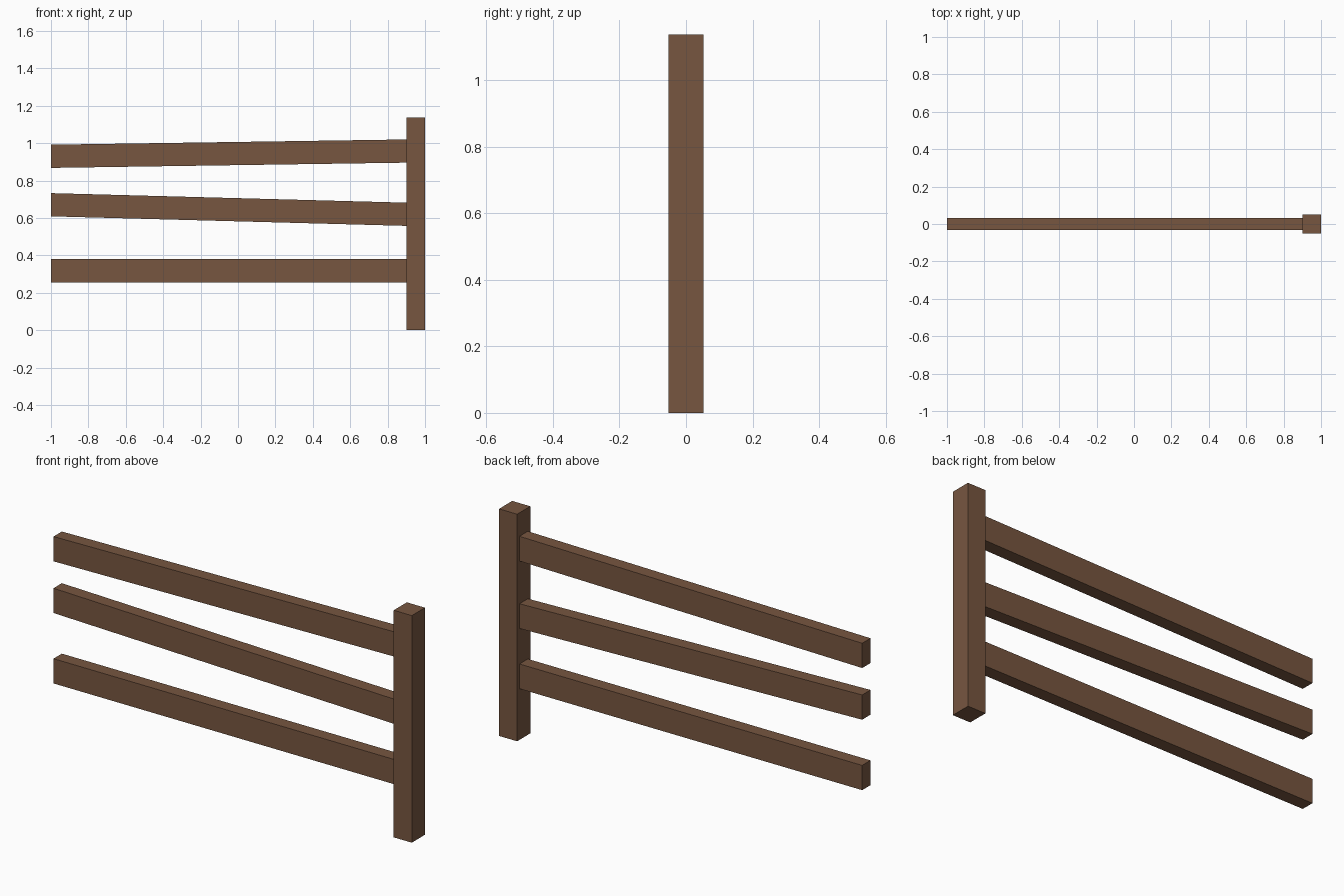
import bpy
import bmesh

if "Cube" in bpy.data.objects:
    bpy.data.objects.remove(bpy.data.objects["Cube"])

wood = bpy.data.materials.new("brown_wood")
wood.diffuse_color = (0.184, 0.093, 0.051, 1.0)
wood.use_nodes = True
wood.node_tree.nodes["Principled BSDF"].inputs["Base Color"].default_value = wood.diffuse_color


def beam(name, x0, x1, half_y, height, z0, z1):
    """Box from x0 to x1 with vertical ends; its underside runs from z0 to z1."""
    bm = bmesh.new()
    bmesh.ops.create_cube(bm, size=1.0)
    for v in bm.verts:
        t = v.co.x + 0.5
        base = z0 + (z1 - z0) * t
        v.co = (x0 + (x1 - x0) * t, v.co.y * 2 * half_y, base + (v.co.z + 0.5) * height)
    mesh = bpy.data.meshes.new(name)
    bm.to_mesh(mesh)
    bm.free()
    mesh.materials.append(wood)
    obj = bpy.data.objects.new(name, mesh)
    bpy.context.collection.objects.link(obj)
    return obj


# Upright post at the right end
beam("post", 0.9, 1.0, 0.052, 1.138, 0.0, 0.0)

# Three rails, the upper two slightly crooked
rails = {
    "bottom_rail": (0.256, 0.256),
    "middle_rail": (0.609, 0.558),
    "top_rail": (0.868, 0.896),
}
for name, (left, right) in rails.items():
    beam(name, -1.0, 0.9, 0.033, 0.124, left, right)
